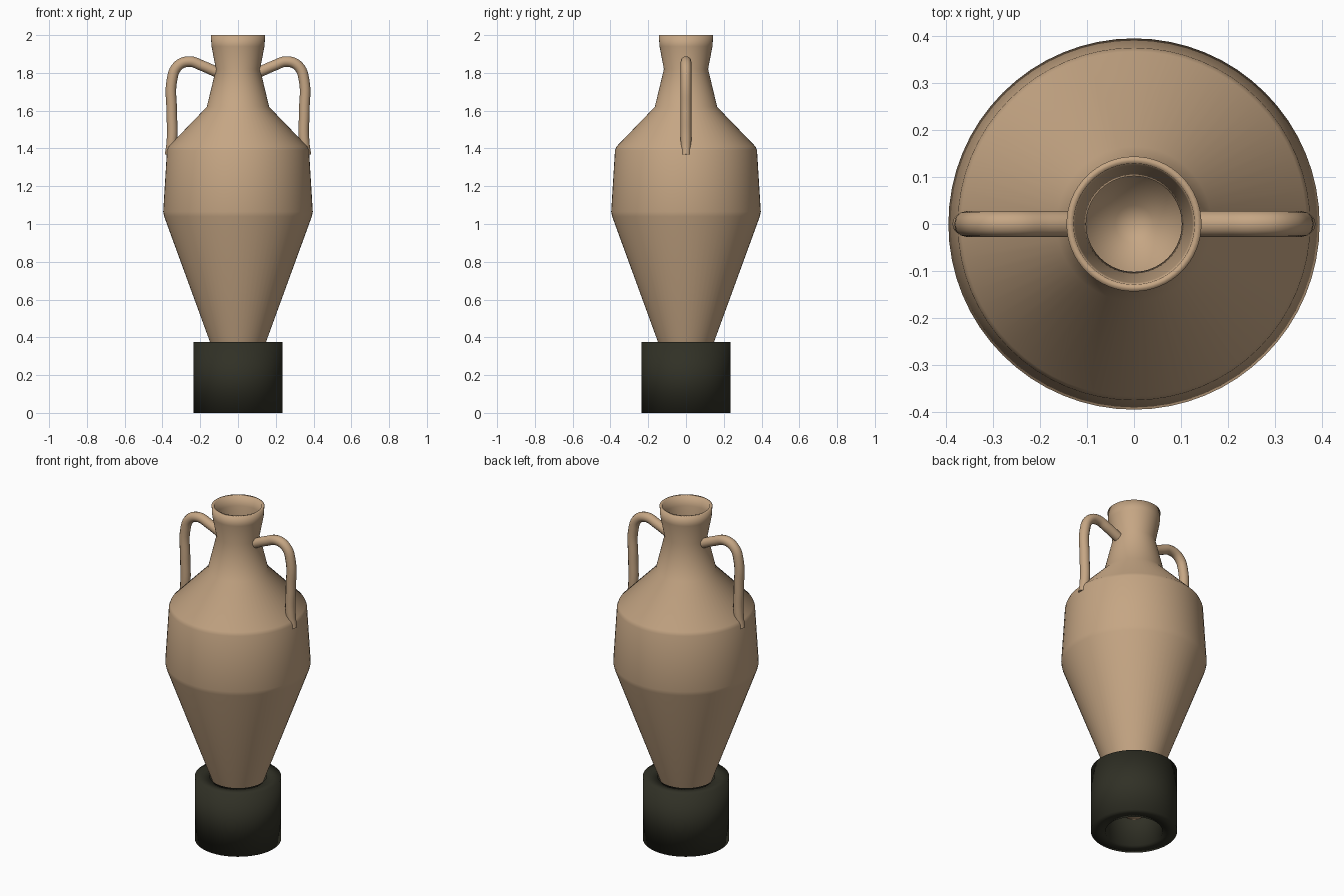
import bpy, bmesh, math

cube = bpy.data.objects.get("Cube")
if cube:
    bpy.data.objects.remove(cube, do_unlink=True)


def material(name, rgb):
    mat = bpy.data.materials.new(name)
    mat.use_nodes = True
    color = (*rgb, 1)
    mat.diffuse_color = color
    bsdf = next(n for n in mat.node_tree.nodes if n.type == 'BSDF_PRINCIPLED')
    bsdf.inputs["Base Color"].default_value = color
    return mat


def lathe(name, profile, mat, closed=False, segments=64):
    """Spin an (r, z) profile around the z axis."""
    bm = bmesh.new()
    verts = [bm.verts.new((r, 0, z)) for r, z in profile]
    pairs = list(zip(verts, verts[1:]))
    if closed:
        pairs.append((verts[-1], verts[0]))
    edges = [bm.edges.new(p) for p in pairs]
    bmesh.ops.spin(bm, geom=verts + edges, cent=(0, 0, 0), axis=(0, 0, 1),
                   angle=math.tau, steps=segments)
    bmesh.ops.remove_doubles(bm, verts=bm.verts, dist=0.0005)
    bmesh.ops.recalc_face_normals(bm, faces=bm.faces)
    for face in bm.faces:
        face.smooth = True
    mesh = bpy.data.meshes.new(name)
    bm.to_mesh(mesh)
    bm.free()
    mesh.materials.append(mat)
    obj = bpy.data.objects.new(name, mesh)
    bpy.context.collection.objects.link(obj)
    return obj


def handle(name, side, path, mat):
    """Round tube along a path in the xz plane, mirrored by side."""
    curve = bpy.data.curves.new(name, 'CURVE')
    curve.dimensions = '3D'
    curve.bevel_depth = 0.028
    curve.bevel_resolution = 4
    curve.resolution_u = 6
    curve.use_fill_caps = True
    spline = curve.splines.new('BEZIER')
    spline.bezier_points.add(len(path) - 1)
    for point, (x, z) in zip(spline.bezier_points, path):
        point.co = (side * x, 0, z)
        point.handle_left_type = point.handle_right_type = 'AUTO'
    spline.bezier_points[-1].radius = 0.85
    curve.materials.append(mat)
    obj = bpy.data.objects.new(name, curve)
    bpy.context.collection.objects.link(obj)
    bpy.ops.object.select_all(action='DESELECT')
    obj.select_set(True)
    bpy.context.view_layer.objects.active = obj
    bpy.ops.object.convert(target='MESH')
    bpy.ops.object.shade_smooth_by_angle(angle=math.radians(50))


clay = material("tan clay", (0.56, 0.38, 0.23))
dark = material("dark stand", (0.03, 0.03, 0.019))

# Jar: outer wall from the pointed foot to the lip, then the inner wall back down
outer = [(0.05, 0.1), (0.15, 0.38), (0.391, 1.04), (0.396, 1.065), (0.376, 1.39),
         (0.368, 1.41), (0.165, 1.62), (0.117, 1.82), (0.14, 1.94), (0.144, 2.0)]
wall = 0.015
inner = [(r - wall, z) for r, z in reversed(outer[1:])] + [(0.04, 0.12)]
lathe("jar", [(0, 0.1)] + outer + inner + [(0, 0.12)], clay)

# Stand: open ring that holds the foot
lathe("stand", [(0.235, 0), (0.235, 0.375), (0.155, 0.375), (0.155, 0)], dark, closed=True)

# Handles: from the neck, over the top and down to the shoulder
path = [(0.115, 1.805), (0.19, 1.838), (0.26, 1.86), (0.32, 1.835), (0.35, 1.76),
        (0.351, 1.6), (0.35, 1.44), (0.364, 1.365)]
for name, side in (("left_handle", 1), ("right_handle", -1)):
    handle(name, side, path, clay)
